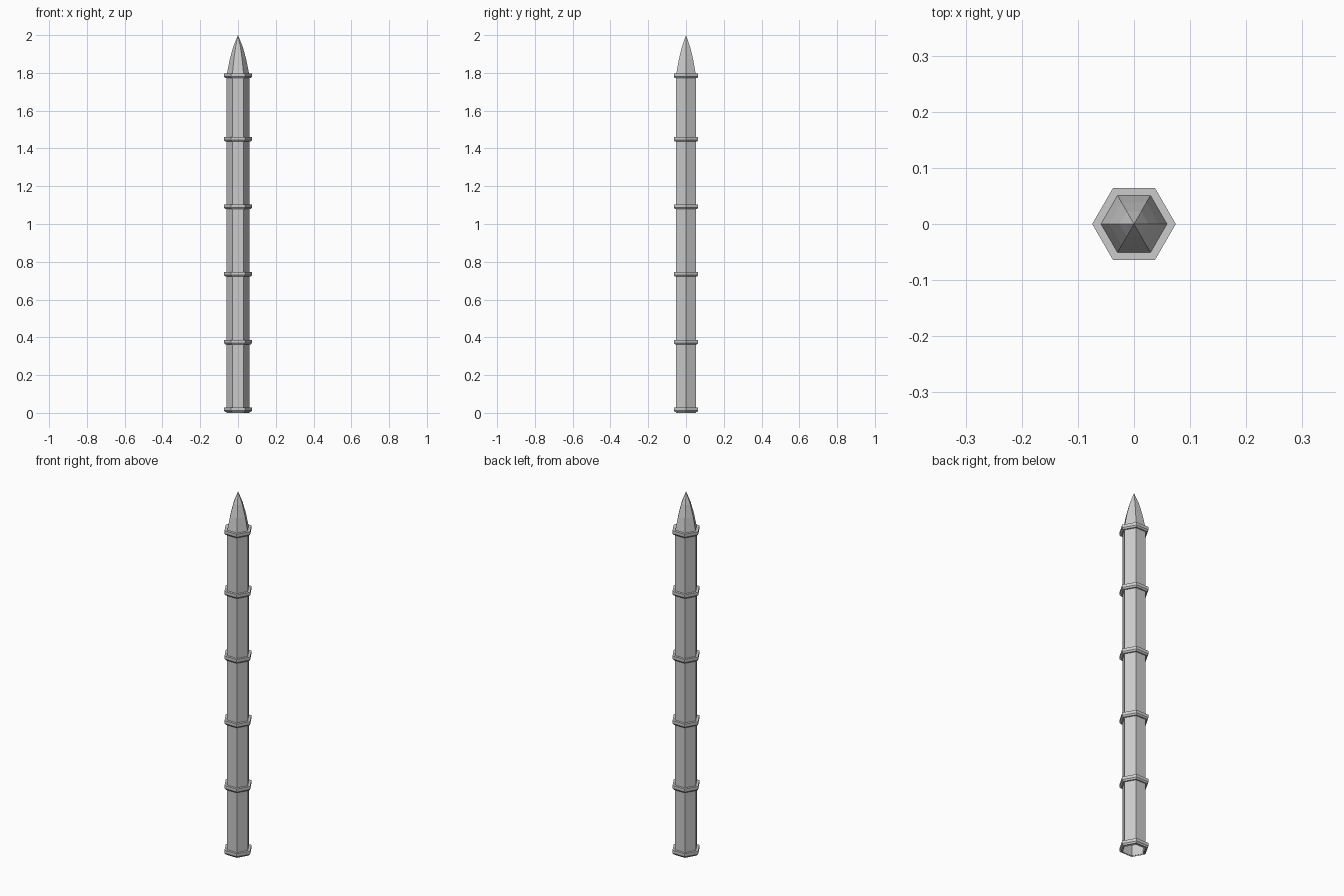
import bpy, bmesh, math

cube = bpy.data.objects.get("Cube")
if cube:
    bpy.data.objects.remove(cube)

SIDES = 6

# One flat colour for the whole post
grey = bpy.data.materials.new("plain_grey")
colour = (0.6, 0.6, 0.6, 1)
grey.use_nodes = True
grey.diffuse_color = colour
grey.node_tree.nodes["Principled BSDF"].inputs["Base Color"].default_value = colour


def lathe(name, profile, closed=False):
    """Sweep (radius, height) points, listed upward on the outside, around six sides."""
    bm = bmesh.new()
    rows = []
    for r, z in profile:
        if r == 0:
            rows.append([bm.verts.new((0, 0, z))] * SIDES)
            continue
        angles = [math.tau * i / SIDES for i in range(SIDES)]
        rows.append([bm.verts.new((r * math.cos(a), r * math.sin(a), z)) for a in angles])
    pairs = list(zip(rows, rows[1:]))
    if closed:
        pairs.append((rows[-1], rows[0]))
    for low, high in pairs:
        for i in range(SIDES):
            j = (i + 1) % SIDES
            corners = [low[i], low[j], high[j], high[i]]
            bm.faces.new(list(dict.fromkeys(corners)))
    mesh = bpy.data.meshes.new(name)
    bm.to_mesh(mesh)
    bm.free()
    mesh.materials.append(grey)
    obj = bpy.data.objects.new(name, mesh)
    bpy.context.collection.objects.link(obj)
    return obj


# Hexagonal shaft, open underneath
lathe("shaft", [(0.06, 0), (0.06, 1.79)])

# Slightly bulging pointed tip
lathe("tip", [(0.06, 1.79), (0.044, 1.87), (0.026, 1.935), (0, 2)])

# Collars with a bevelled lower edge
for n, z in enumerate((0.005, 0.363, 0.722, 1.079, 1.437, 1.772)):
    lathe(f"collar_{n + 1}",
          [(0.058, z), (0.068, z), (0.0745, z + 0.008), (0.0745, z + 0.024), (0.058, z + 0.024)],
          closed=True)
